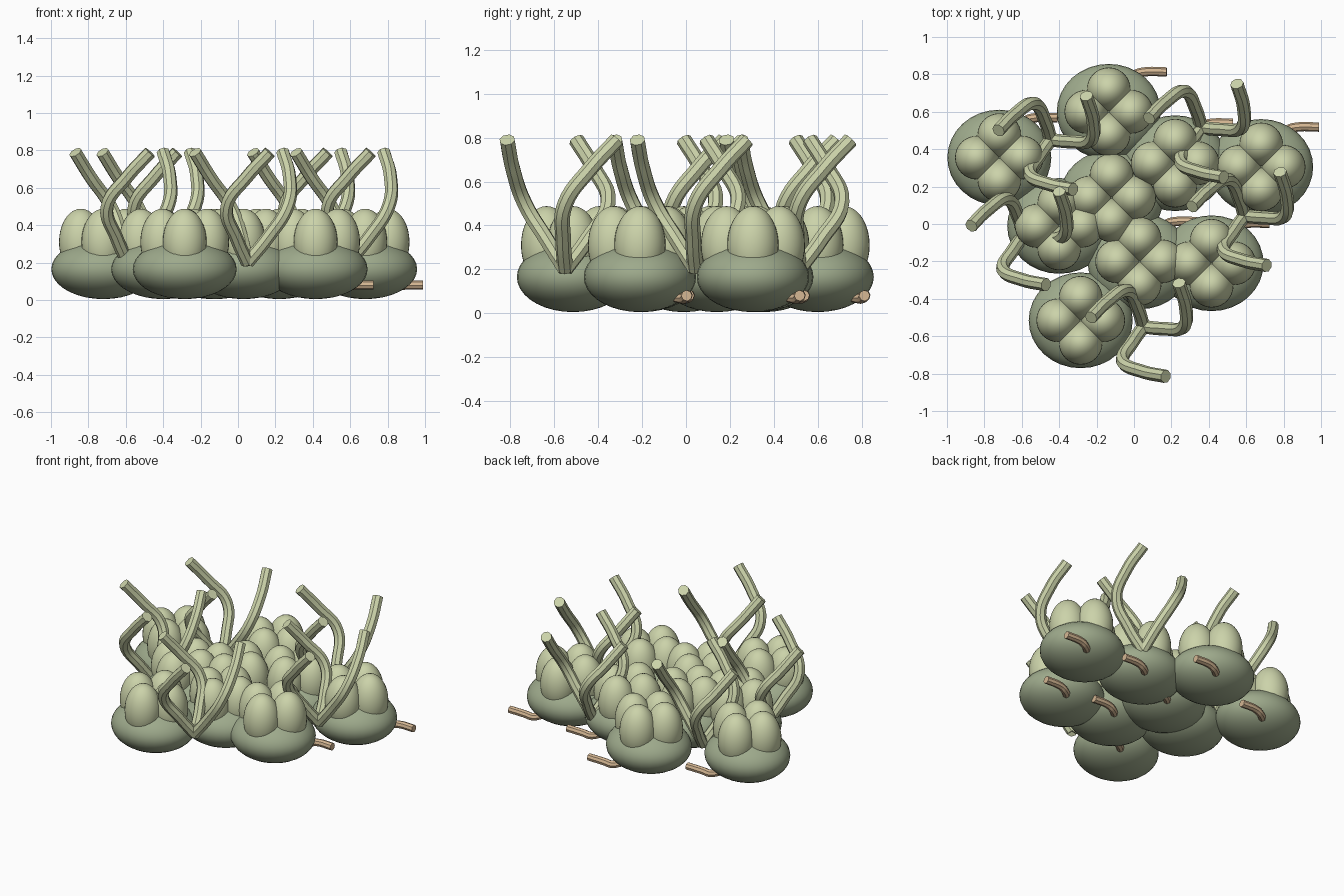
import bpy
from mathutils import Vector

if "Cube" in bpy.data.objects:
    bpy.data.objects.remove(bpy.data.objects["Cube"])


def material(name, rgb):
    m = bpy.data.materials.new(name)
    m.diffuse_color = (*rgb, 1.0)
    m.use_nodes = True
    m.node_tree.nodes["Principled BSDF"].inputs["Base Color"].default_value = m.diffuse_color
    return m


MOSS = material("moss_green", (0.34, 0.40, 0.26))
PALE = material("pale_green", (0.60, 0.65, 0.40))
TAN = material("root_tan", (0.66, 0.47, 0.29))


def ellipsoid(name, center, radii, mat):
    bpy.ops.mesh.primitive_uv_sphere_add(segments=32, ring_count=18, location=center)
    ob = bpy.context.object
    ob.name = name
    ob.scale = radii
    ob.data.materials.append(mat)
    bpy.ops.object.shade_smooth()
    return ob


def tube(name, origin, points, radius, mat):
    cu = bpy.data.curves.new(name, 'CURVE')
    cu.dimensions = '3D'
    cu.bevel_depth = radius
    cu.bevel_resolution = 2
    cu.resolution_u = 6
    cu.use_fill_caps = True
    sp = cu.splines.new('BEZIER')
    sp.bezier_points.add(len(points) - 1)
    for bp, p in zip(sp.bezier_points, points):
        bp.co = Vector(origin) + Vector(p)
        bp.handle_left_type = bp.handle_right_type = 'AUTO'
    cu.materials.append(mat)
    ob = bpy.data.objects.new(name, cu)
    bpy.context.collection.objects.link(ob)
    bpy.ops.object.select_all(action='DESELECT')
    ob.select_set(True)
    bpy.context.view_layer.objects.active = ob
    bpy.ops.object.convert(target='MESH')
    bpy.ops.object.shade_smooth_by_angle()


# Plant clusters: squat base, four upright lobes, small side root
clusters = [(-0.72, 0.355), (-0.285, -0.515), (-0.135, 0.60), (0.68, 0.305), (0.415, -0.21),
            (-0.40, -0.01), (-0.12, 0.14), (0.22, 0.325), (0.03, -0.20)]
root_path = [(0.10, 0.16, 0.075), (0.145, 0.20, 0.068), (0.19, 0.213, 0.078), (0.31, 0.213, 0.08)]
for x, y in clusters:
    ellipsoid("base", (x, y, 0.165), (0.278, 0.256, 0.16), MOSS)
    for dx, dy in ((1, 0), (-1, 0), (0, 1), (0, -1)):
        ellipsoid("lobe", (x + 0.12 * dx, y + 0.12 * dy, 0.31), (0.117, 0.117, 0.178), PALE)
    tube("root", (x, y, 0), root_path, 0.025, TAN)

# Stem groups: three curling stems sharing one foot
groups = [(0.05, -0.55), (0.59, 0.043), (0.36, 0.515), (-0.445, 0.45), (-0.59, -0.06)]
stems = {
    "stem_left": [(0, 0, 0.2), (-0.03, 0.10, 0.335), (-0.09, 0.195, 0.50),
                  (-0.20, 0.13, 0.66), (-0.28, 0.05, 0.79)],
    "stem_back": [(0, 0, 0.2), (0.11, -0.01, 0.335), (0.215, 0.0, 0.50),
                  (0.225, 0.115, 0.66), (0.19, 0.235, 0.79)],
    "stem_front": [(0, 0, 0.2), (-0.06, -0.085, 0.335), (-0.11, -0.185, 0.50),
                   (0.0, -0.24, 0.66), (0.12, -0.265, 0.79)],
}
for gx, gy in groups:
    for name, path in stems.items():
        tube(name, (gx, gy, 0), path, 0.036, PALE)
